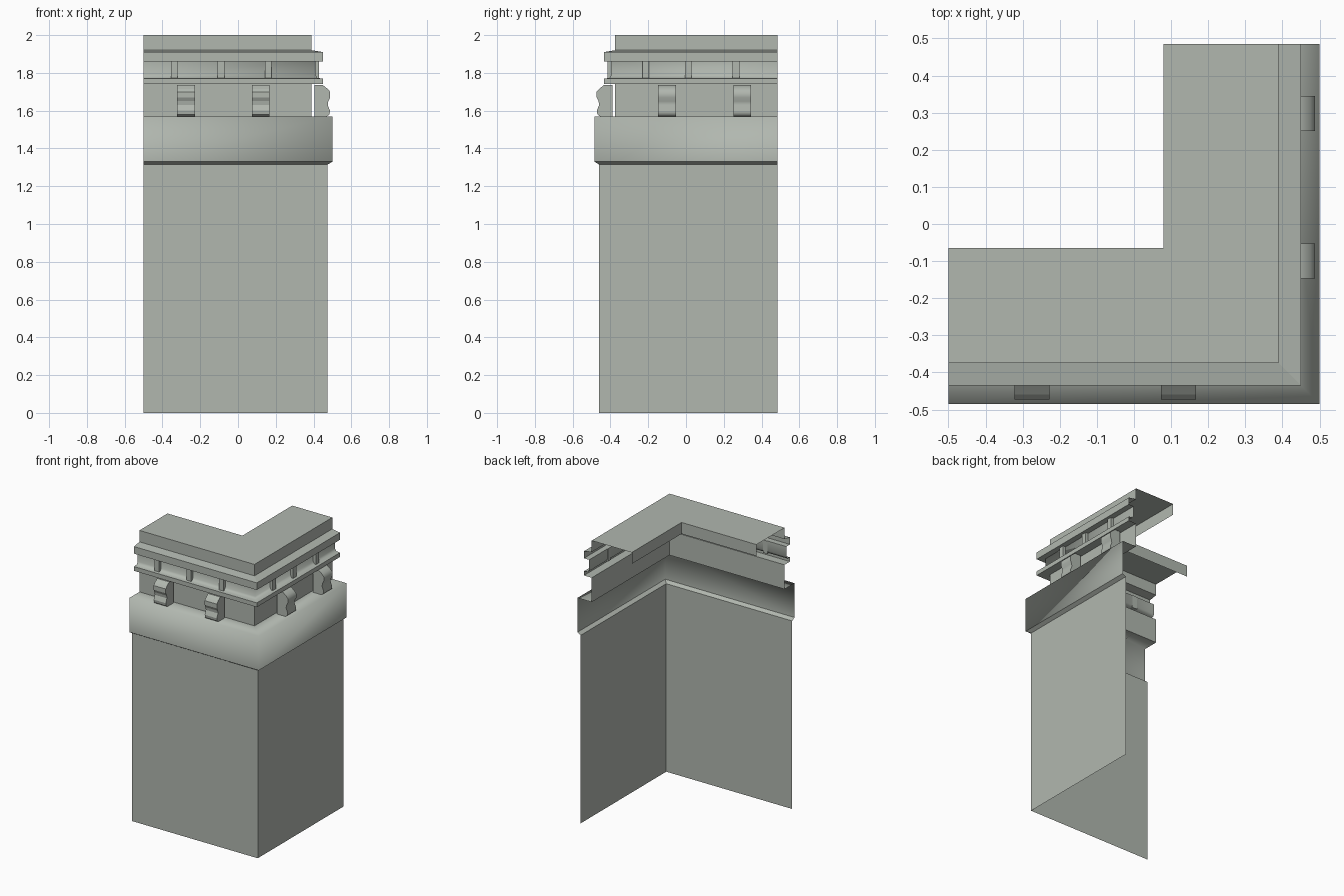
import bpy
import bmesh

if "Cube" in bpy.data.objects:
    bpy.data.objects.remove(bpy.data.objects["Cube"])

stone = bpy.data.materials.new("grey_green_stone")
stone.use_nodes = True
COLOUR = (0.44, 0.475, 0.43, 1)
stone.diffuse_color = COLOUR
bsdf = stone.node_tree.nodes["Principled BSDF"]
bsdf.inputs["Base Color"].default_value = COLOUR
bsdf.inputs["Roughness"].default_value = 0.8

X, Y = 0.5, 0.485  # half extents of the corner


def make_object(name, bm, smooth=False):
    mesh = bpy.data.meshes.new(name)
    for face in bm.faces:
        face.smooth = smooth
    bm.to_mesh(mesh)
    bm.free()
    mesh.materials.append(stone)
    obj = bpy.data.objects.new(name, mesh)
    bpy.context.collection.objects.link(obj)
    return obj


def corner_sweep(name, profile, smooth=False):
    """Run an (inset, height) profile along the front and left faces, mitred."""
    bm = bmesh.new()
    rows = [[bm.verts.new(p) for p in ((-X, d - Y, z), (X - d, d - Y, z), (X - d, Y, z))]
            for d, z in profile]
    for low, high in zip(rows, rows[1:]):
        for i in range(2):
            bm.faces.new((low[i], low[i + 1], high[i + 1], high[i]))
    return make_object(name, bm, smooth)


def extrude_bracket(name, profile, side, centre, width, smooth=False):
    """Closed (inset, height) outline extruded along one wall."""
    bm = bmesh.new()

    def place(d, z, t):
        return (t, d - Y, z) if side == "front" else (X - d, t, z)

    ends = [[bm.verts.new(place(d, z, centre + s * width / 2)) for d, z in profile]
            for s in (-1, 1)]
    n = len(profile)
    for i in range(n):
        j = (i + 1) % n
        bm.faces.new((ends[0][i], ends[0][j], ends[1][j], ends[1][i]))
    bm.faces.new(ends[0])
    bm.faces.new(ends[1])
    bmesh.ops.recalc_face_normals(bm, faces=bm.faces)
    obj = make_object(name, bm)
    if smooth:
        bpy.ops.object.select_all(action="DESELECT")
        obj.select_set(True)
        bpy.context.view_layer.objects.active = obj
        bpy.ops.object.shade_smooth_by_angle(angle=0.9)
    return obj


# Wall, projecting band and frieze
corner_sweep("wall", [(0.025, 0), (0.025, 1.315)])
corner_sweep("band_underside", [(0.025, 1.315), (0, 1.33)])
corner_sweep("band", [(0, 1.33), (0, 1.57), (0.11, 1.57)], smooth=True)
corner_sweep("frieze", [(0.11, 1.57), (0.11, 1.74)])

# Cornice: lower ledge, hollow, upper ledge and cap front
corner_sweep("lower_ledge", [(0.11, 1.74), (0.05, 1.74), (0.05, 1.77)])
corner_sweep("hollow", [(0.05, 1.77), (0.08, 1.773), (0.09, 1.79), (0.09, 1.86)], smooth=True)
corner_sweep("upper_ledge", [(0.09, 1.86), (0.05, 1.86), (0.05, 1.91), (0.11, 1.92)])
corner_sweep("cap_front", [(0.11, 1.92), (0.11, 2)])

# L-shaped top with a short skirt along its inner edge
corner_sweep("cap_top", [(0.11, 2), (0.42, 2)])
corner_sweep("cap_skirt", [(0.42, 2), (0.42, 1.92)])

# Scrolled corbels standing on the band
corbel = [(0.095, 1.57), (0.03, 1.57), (0.016, 1.58), (0.013, 1.6), (0.025, 1.63),
          (0.022, 1.65), (0.012, 1.67), (0.012, 1.7), (0.025, 1.715), (0.05, 1.735),
          (0.095, 1.735)]
for i, x in enumerate((-0.275, 0.12)):
    extrude_bracket(f"front_corbel_{i + 1}", corbel, "front", x, 0.094)
for i, y in enumerate((-0.1, 0.298)):
    extrude_bracket(f"left_corbel_{i + 1}", corbel, "left", y, 0.094, smooth=True)

# Small upright blocks in the hollow
block = [(0.092, 1.77), (0.07, 1.77), (0.07, 1.86), (0.092, 1.86)]
for i, x in enumerate((-0.337, -0.09, 0.16)):
    extrude_bracket(f"front_block_{i + 1}", block, "front", x, 0.036)
for i, y in enumerate((-0.213, 0.012, 0.264)):
    extrude_bracket(f"left_block_{i + 1}", block, "left", y, 0.036)
